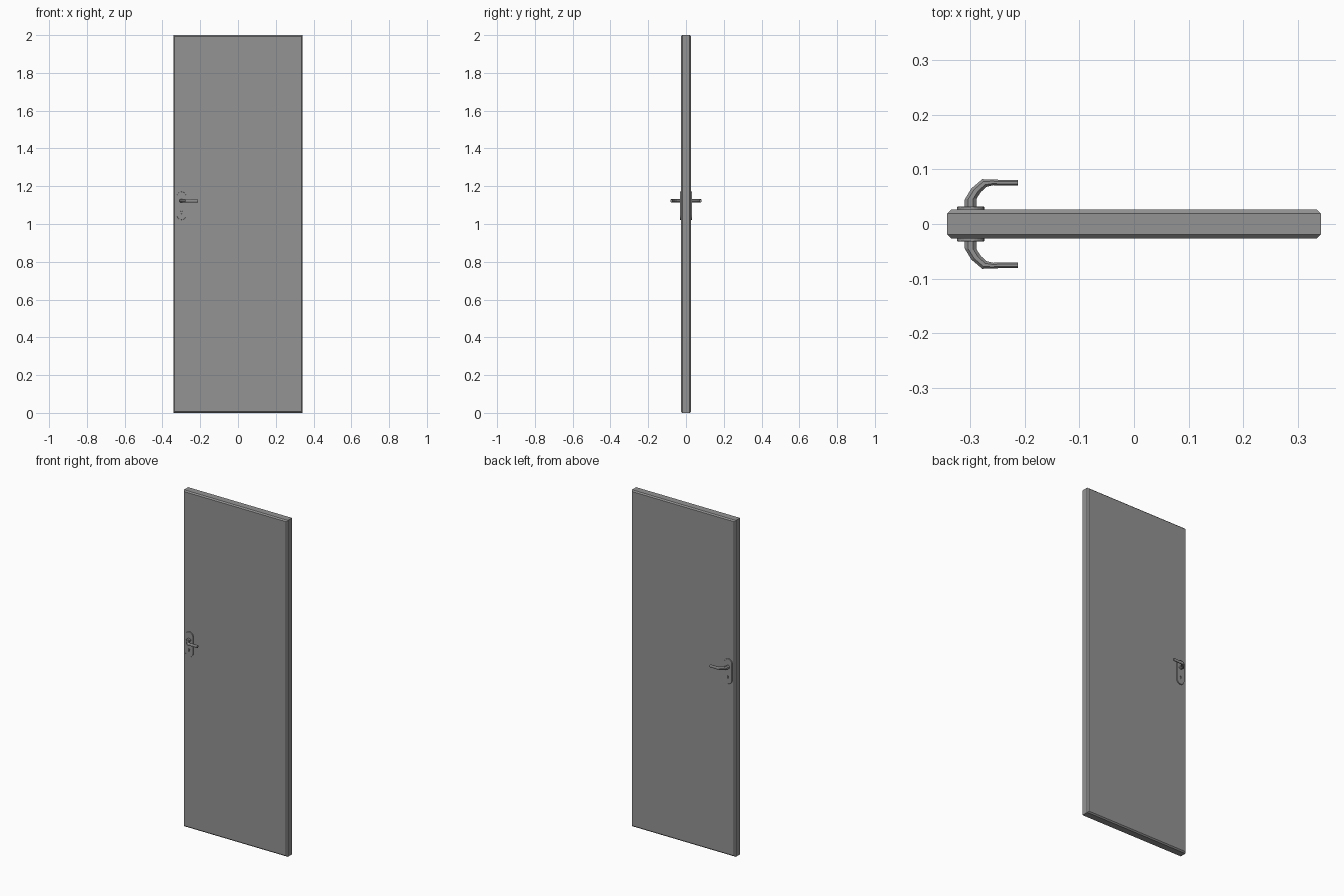
import bpy, bmesh
from math import sin, cos, pi, radians
from mathutils import Vector

if "Cube" in bpy.data.objects:
    bpy.data.objects.remove(bpy.data.objects["Cube"])

HX, HZ = -0.299, 1.123       # handle axis position

# Dark grey shared by every part
grey = bpy.data.materials.new("dark_grey")
grey.diffuse_color = (0.295, 0.295, 0.295, 1)
grey.use_nodes = True
grey.node_tree.nodes["Principled BSDF"].inputs["Base Color"].default_value = grey.diffuse_color


def new_object(name, bm):
    bmesh.ops.recalc_face_normals(bm, faces=bm.faces[:])
    me = bpy.data.meshes.new(name)
    bm.to_mesh(me)
    bm.free()
    me.materials.append(grey)
    ob = bpy.data.objects.new(name, me)
    bpy.context.collection.objects.link(ob)
    return ob


def mirror_y(ob):
    m = ob.modifiers.new("both_sides", 'MIRROR')
    m.use_axis = (False, True, False)


def arc(cx, cz, r, a0, a1, n):
    return [(cx + r * cos(a0 + (a1 - a0) * i / n),
             cz + r * sin(a0 + (a1 - a0) * i / n)) for i in range(n + 1)]


# Door slab: edges around the front and back faces are chamfered
bm = bmesh.new()
bmesh.ops.create_cube(bm, size=1)
for v in bm.verts:
    v.co = (v.co.x * 0.684, v.co.y * 0.053, (v.co.z + 0.5) * 2)
rim = [e for e in bm.edges if abs(e.verts[0].co.y - e.verts[1].co.y) < 1e-4]
bmesh.ops.bevel(bm, geom=rim, offset=0.007, segments=1, affect='EDGES')
new_object("door_slab", bm)

# Escutcheon plate: rounded outline with a keyhole through it
R = 0.025
outline = arc(HX, 1.171 - R, R, 0, pi, 12) + arc(HX, 1.022 + R, R, pi, 2 * pi, 12)
keyhole = arc(HX, 1.068, 0.0035, -pi / 4, 5 * pi / 4, 8)
keyhole += [(HX - 0.0022, 1.055), (HX + 0.0022, 1.055)]
bm = bmesh.new()
edges = []
for loop in (outline, keyhole):
    vs = [bm.verts.new((x, -0.0255, z)) for x, z in loop]
    edges += [bm.edges.new((vs[i - 1], vs[i])) for i in range(len(vs))]
bmesh.ops.triangle_fill(bm, edges=edges, use_beauty=True)
ext = bmesh.ops.extrude_face_region(bm, geom=bm.faces[:])
for v in ext["geom"]:
    if isinstance(v, bmesh.types.BMVert):
        v.co.y = -0.032
plate = new_object("lock_plate", bm)
bev = plate.modifiers.new("soft_rim", 'BEVEL')
bev.width, bev.segments, bev.angle_limit = 0.001, 1, radians(60)
mirror_y(plate)

# Lever handle: eight-sided sections lofted along a bend (outer point, inner point, half height)
sections = [
    ((-0.310, -0.028), (-0.288, -0.028), 0.010),
    ((-0.310, -0.045), (-0.288, -0.047), 0.010),
    ((-0.298, -0.065), (-0.281, -0.058), 0.0095),
    ((-0.278, -0.082), (-0.270, -0.068), 0.009),
    ((-0.260, -0.0815), (-0.258, -0.071), 0.0085),
    ((-0.248, -0.081), (-0.248, -0.0705), 0.008),
    ((-0.212, -0.081), (-0.212, -0.0705), 0.008),
]
bm = bmesh.new()
N, k = 8, 1 / cos(pi / 8)
rings = []
for o, i, h in sections:
    o, i = Vector((*o, HZ)), Vector((*i, HZ))
    mid, half = (o + i) / 2, (o - i) / 2
    ring = []
    for j in range(N):
        a = 2 * pi * (j + 0.5) / N
        ring.append(bm.verts.new(mid + half * k * cos(a) + Vector((0, 0, h * k * sin(a)))))
    rings.append(ring)
for a, b in zip(rings, rings[1:]):
    for j in range(N):
        bm.faces.new((a[j - 1], a[j], b[j], b[j - 1]))
bm.faces.new(rings[0])
bm.faces.new(rings[-1])
handle = new_object("lever_handle", bm)
mirror_y(handle)
